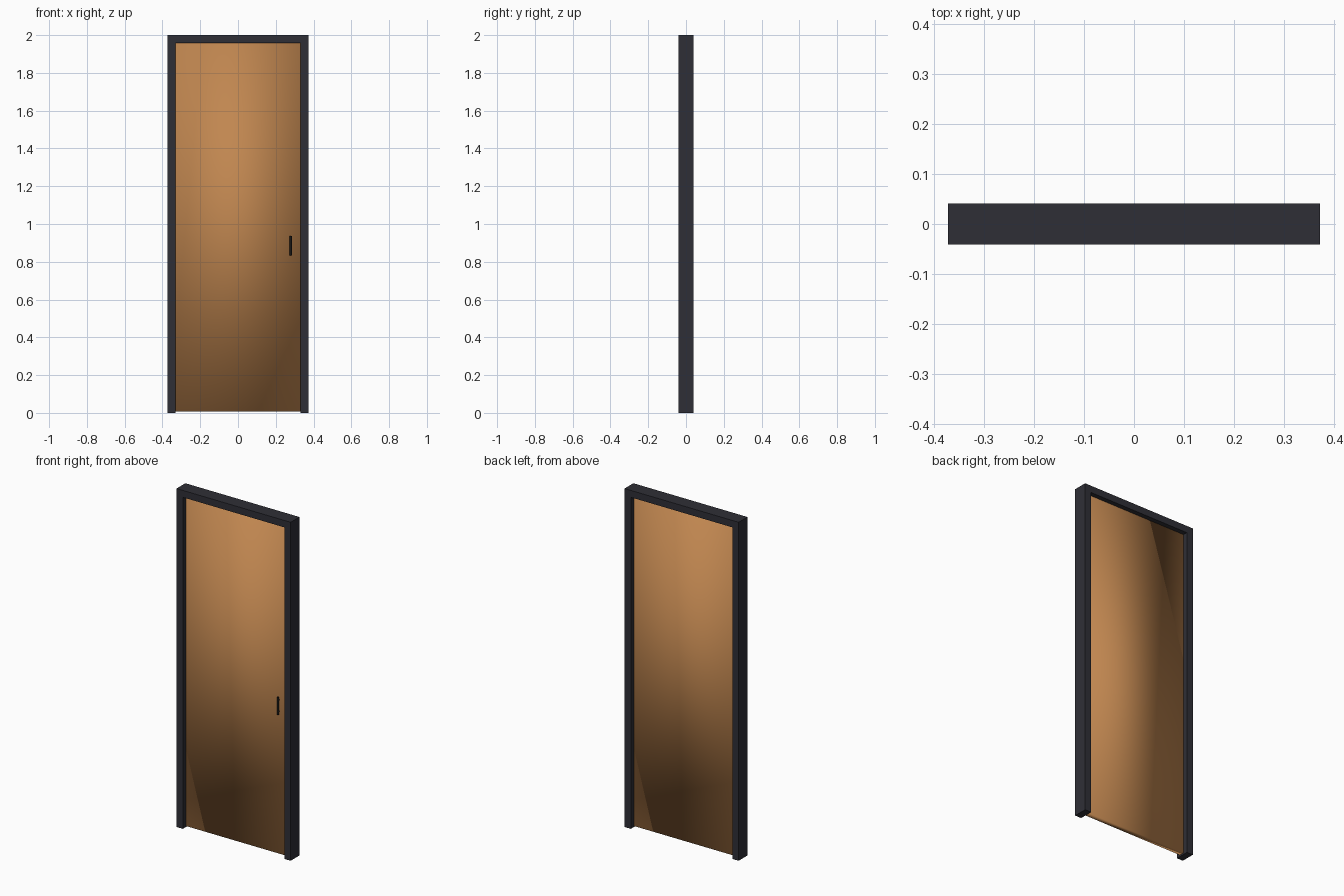
import bpy, bmesh

if "Cube" in bpy.data.objects:
    bpy.data.objects.remove(bpy.data.objects["Cube"])

W, D, H = 0.373, 0.041, 2.0      # half width, half depth, height of the frame
T = 0.041                        # frame member width


def material(name, rgb):
    m = bpy.data.materials.new(name)
    m.diffuse_color = (*rgb, 1)
    m.use_nodes = True
    m.node_tree.nodes["Principled BSDF"].inputs["Base Color"].default_value = m.diffuse_color
    return m


def finish(bm, name, mat, smooth=False):
    bmesh.ops.recalc_face_normals(bm, faces=bm.faces)
    me = bpy.data.meshes.new(name)
    bm.to_mesh(me)
    bm.free()
    me.materials.append(mat)
    for p in me.polygons:
        p.use_smooth = smooth
    ob = bpy.data.objects.new(name, me)
    bpy.context.collection.objects.link(ob)
    return ob


def box(name, lo, hi, mat, smooth=False):
    bm = bmesh.new()
    bmesh.ops.create_cube(bm, size=1)
    for v in bm.verts:
        v.co = [(a + b) / 2 + c * (b - a) for a, b, c in zip(lo, hi, v.co)]
    return finish(bm, name, mat, smooth)


charcoal = material("charcoal frame", (0.028, 0.028, 0.037))
wood = material("warm wood", (0.53, 0.24, 0.08))
black = material("black metal", (0.015, 0.014, 0.013))

# door frame: upside-down U profile extruded through its depth
bm = bmesh.new()
outline = [(-W, 0), (-W, H), (W, H), (W, 0),
           (W - T, 0), (W - T, H - T), (T - W, H - T), (T - W, 0)]
face = bm.faces.new([bm.verts.new((x, -D, z)) for x, z in outline])
ext = bmesh.ops.extrude_face_region(bm, geom=[face])
for v in ext["geom"]:
    if isinstance(v, bmesh.types.BMVert):
        v.co.y = D
finish(bm, "door_frame", charcoal)

# door panel, softly shaded, with a thin gap all round
P = W - T - 0.002
box("door_panel", (-P, -0.016, 0.008), (P, 0.016, H - T - 0.002), wood, True)

# upright pull handle, on the front only
bpy.ops.mesh.primitive_cylinder_add(vertices=16, radius=0.006, depth=0.104,
                                    location=(0.279, -0.026, 0.884))
handle = bpy.context.object
handle.name = "pull_handle"
handle.data.materials.append(black)
bpy.ops.object.shade_smooth_by_angle()

# short posts that hold the handle
for i, z in enumerate((0.85, 0.918)):
    box(f"handle_post_{i + 1}", (0.276, -0.025, z - 0.003),
        (0.282, -0.015, z + 0.003), black)
